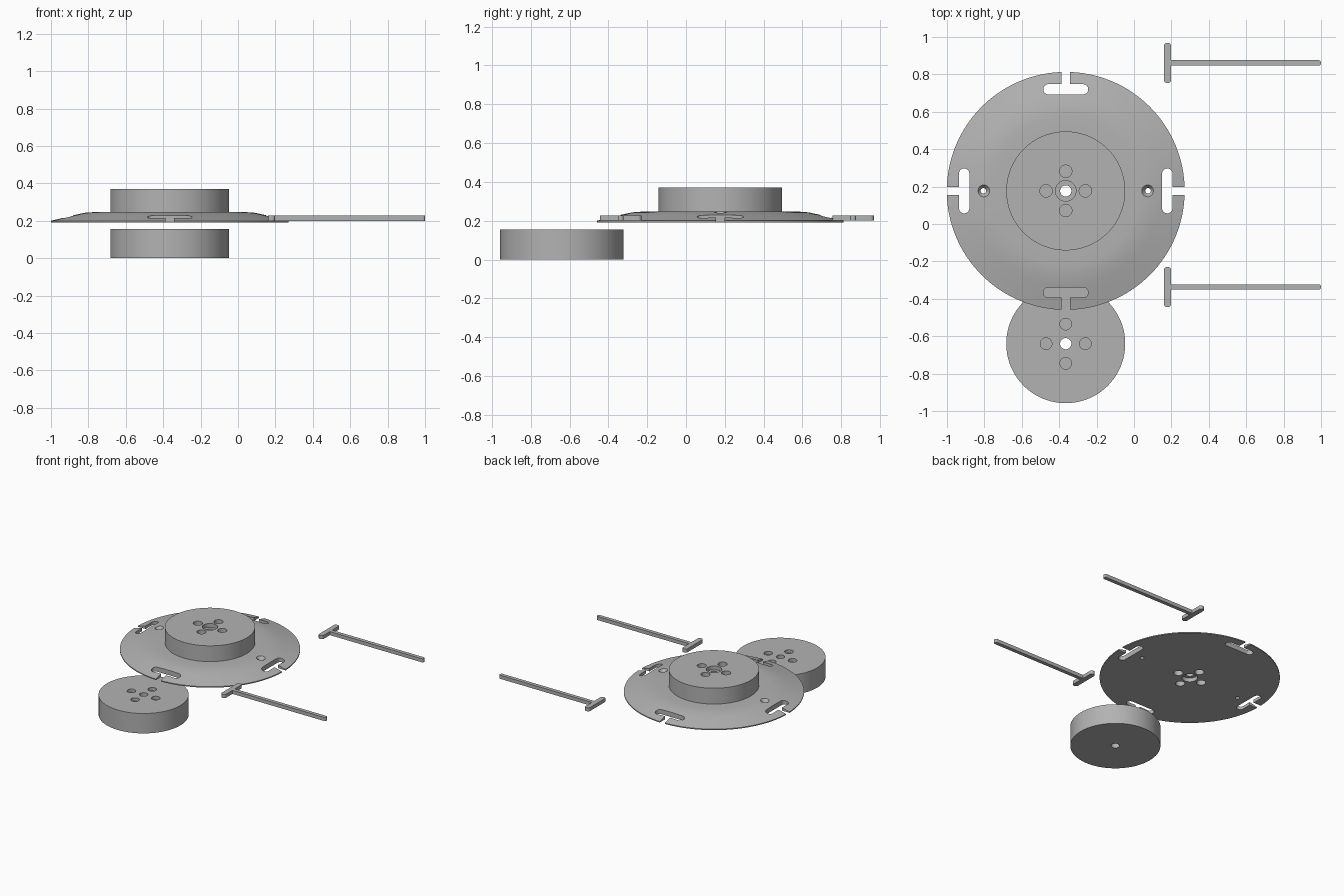
import bpy, bmesh
from math import pi
from mathutils import Matrix, Vector

cube = bpy.data.objects.get("Cube")
if cube:
    bpy.data.objects.remove(cube, do_unlink=True)

grey = bpy.data.materials.new("plain grey")
grey.use_nodes = True
grey.diffuse_color = (0.45, 0.45, 0.45, 1)
grey.node_tree.nodes["Principled BSDF"].inputs["Base Color"].default_value = (0.45, 0.45, 0.45, 1)


def make(name, bm, loc=(0, 0, 0)):
    bmesh.ops.recalc_face_normals(bm, faces=bm.faces)
    mesh = bpy.data.meshes.new(name)
    bm.to_mesh(mesh)
    bm.free()
    ob = bpy.data.objects.new(name, mesh)
    ob.location = loc
    mesh.materials.append(grey)
    bpy.context.collection.objects.link(ob)
    return ob


def lathe(name, profile, loc, steps=128):
    bm = bmesh.new()
    verts = [bm.verts.new((r, 0, z)) for r, z in profile]
    edges = [bm.edges.new(pair) for pair in zip(verts, verts[1:])]
    bmesh.ops.spin(bm, geom=verts + edges, cent=(0, 0, 0), axis=(0, 0, 1),
                   angle=2 * pi, steps=steps, use_duplicate=False)
    bmesh.ops.remove_doubles(bm, verts=bm.verts, dist=1e-5)
    return make(name, bm, loc)


def pill(name, size, z0, z1, loc, radius, angle=0):
    """Upright slab with a rounded rectangle outline."""
    hx, hy = size[0] - radius, size[1] - radius
    bm = bmesh.new()
    ring = []
    for i, (sx, sy) in enumerate([(1, 1), (-1, 1), (-1, -1), (1, -1)]):
        for k in range(9):
            arm = Matrix.Rotation((i + k / 8) * pi / 2, 3, 'Z') @ Vector((radius, 0, 0))
            ring.append(bm.verts.new((sx * hx + arm.x, sy * hy + arm.y, z0)))
    face = bm.faces.new(ring)
    top = bmesh.ops.extrude_face_region(bm, geom=[face])["geom"]
    bmesh.ops.translate(bm, verts=[v for v in top if isinstance(v, bmesh.types.BMVert)],
                        vec=(0, 0, z1 - z0))
    bmesh.ops.remove_doubles(bm, verts=bm.verts, dist=1e-5)
    bmesh.ops.rotate(bm, verts=bm.verts, cent=(0, 0, 0), matrix=Matrix.Rotation(angle, 3, 'Z'))
    return make(name, bm, loc)


def drill(centre, r0, z0, z1, r1=None):
    return lathe("cutter", [(0, z0), (r0, z0), (r1 or r0, z1), (0, z1)], centre, 40)


def boolean(ob, cutter, operation='DIFFERENCE'):
    bpy.context.view_layer.objects.active = ob
    mod = ob.modifiers.new("cut", 'BOOLEAN')
    mod.operation, mod.solver, mod.object = operation, 'EXACT', cutter
    bpy.ops.object.modifier_apply(modifier=mod.name)
    bpy.data.objects.remove(cutter, do_unlink=True)


def around(centre, radius, count=4):
    """Positions and angles evenly spaced round a centre."""
    for i in range(count):
        angle = i * 2 * pi / count
        yield centre + Matrix.Rotation(angle, 3, 'Z') @ Vector((radius, 0, 0)), angle


HUB = Vector((-0.365, 0.177, 0))
PUCK = Vector((-0.365, -0.64, 0))
BASE, TOP = 0.192, 0.37

# Dished plate with raised hub
plate = lathe("slotted_plate_with_hub", [
    (0, BASE), (0.636, BASE), (0.636, 0.2), (0.575, 0.215), (0.51, 0.231),
    (0.455, 0.243), (0.4, 0.247), (0.318, 0.247), (0.318, TOP), (0, TOP)], HUB)

# T-shaped rim slots
for pos, angle in around(HUB, 0.543):
    boolean(plate, pill("cutter", (0.0275, 0.12), 0.1, 0.3, pos, 0.027, angle))
for pos, angle in around(HUB, 0.62):
    boolean(plate, pill("cutter", (0.07, 0.0215), 0.1, 0.3, pos, 0.001, angle))

# Blind pockets above and below, stepped centre bore, countersunk screw holes
for pos, angle in around(HUB, 0.105):
    boolean(plate, drill(pos, 0.033, TOP - 0.035, TOP + 0.02))
    boolean(plate, drill(pos, 0.033, BASE - 0.02, BASE + 0.035))
boolean(plate, drill(HUB, 0.055, TOP - 0.03, TOP + 0.02))
boolean(plate, drill(HUB, 0.055, BASE - 0.02, BASE + 0.03))
boolean(plate, drill(HUB, 0.03, 0.1, 0.5))
for pos, angle in around(HUB, 0.44, 2):
    boolean(plate, drill(pos, 0.015, 0.1, 0.3))
    boolean(plate, drill(pos, 0.015, 0.222, 0.247, 0.034))

# Separate puck with centre bore and four pockets
puck = lathe("round_puck", [(0, 0), (0.318, 0), (0.318, 0.155), (0, 0.155)], PUCK)
boolean(puck, drill(PUCK, 0.03, -0.1, 0.3))
for pos, angle in around(PUCK, 0.105):
    boolean(puck, drill(pos, 0.031, 0.13, 0.2))

# T-shaped straps
straps = []
for name, y in (("rear_t_strap", 0.861), ("front_t_strap", -0.337)):
    strap = pill(name, (0.0195, 0.107), 0.2, 0.228, (0.179, y, 0), 0.017)
    shaft = pill("cutter", (0.41, 0.0145), 0.2, 0.228, (0.59, y, 0), 0.012)
    boolean(strap, shaft, 'UNION')
    straps.append(strap)

for ob in [plate, puck] + straps:
    bpy.ops.object.select_all(action='DESELECT')
    ob.select_set(True)
    bpy.context.view_layer.objects.active = ob
    bpy.ops.object.shade_smooth_by_angle(angle=pi / 6)
